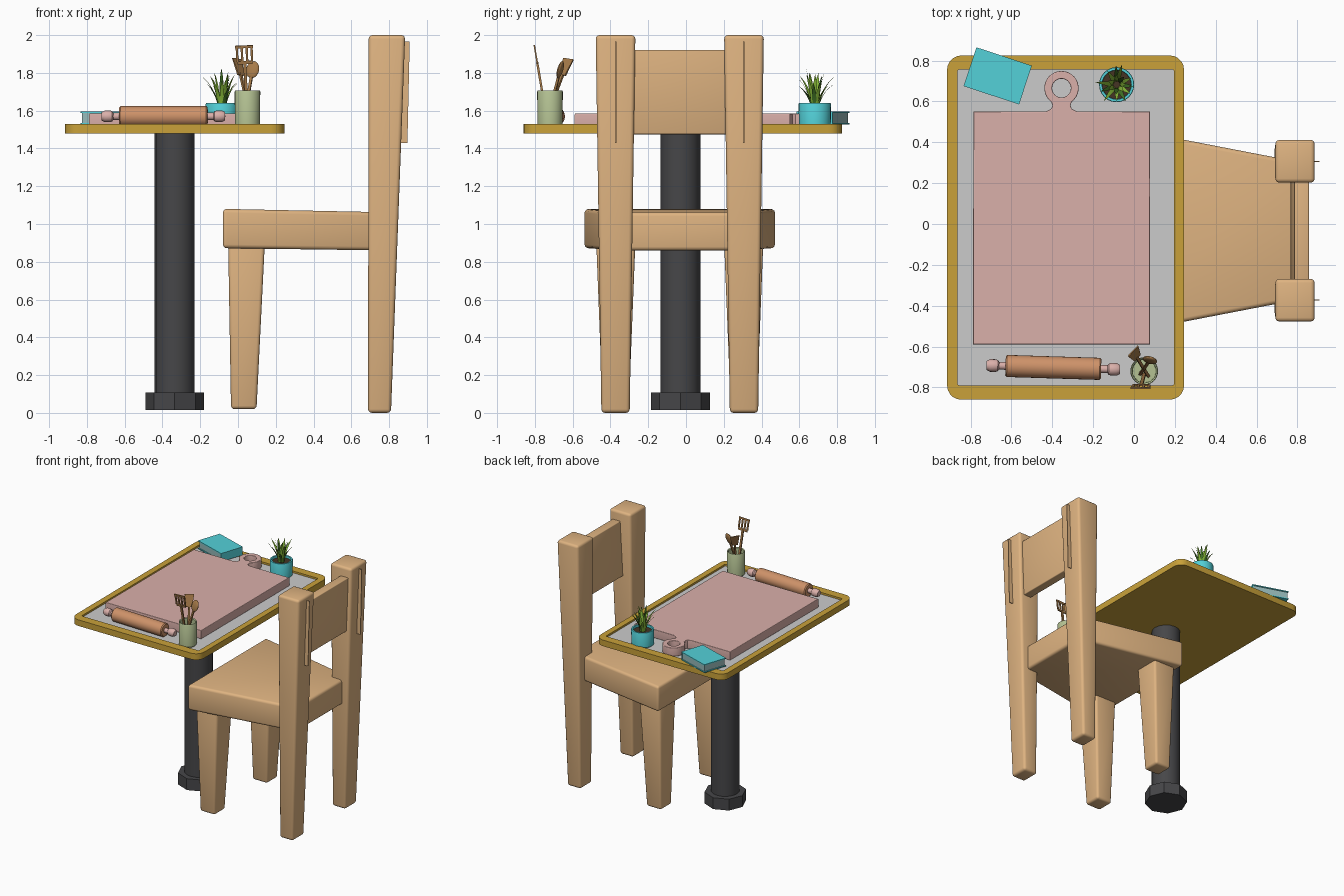
import bpy, bmesh, math, random
from mathutils import Vector, Matrix

if "Cube" in bpy.data.objects:
    bpy.data.objects.remove(bpy.data.objects["Cube"])

random.seed(4)
MATS = {}
COL = dict(wood=(222, 178, 128), gold=(200, 160, 60), iron=(72, 72, 74), pink=(217, 174, 168),
           cyan=(84, 208, 216), sage=(178, 192, 145), pin=(205, 145, 105), tool=(165, 122, 75),
           leaf=(135, 185, 60), dark_leaf=(65, 110, 40), soil=(70, 55, 40), page=(150, 185, 185))


def finish(name, src, col=None, bevel=0, matrix=None):
    me = bpy.data.meshes.new(name)
    if bevel:
        bmesh.ops.bevel(src, geom=src.edges[:], offset=bevel, segments=3, profile=0.5, affect='EDGES')
    bmesh.ops.recalc_face_normals(src, faces=src.faces[:])
    if matrix:
        src.transform(matrix)
    src.to_mesh(me)
    src.free()
    ob = bpy.data.objects.new(name, me)
    bpy.context.collection.objects.link(ob)
    return style(ob, col)


def style(ob, col):
    if col:
        if col not in MATS:
            MATS[col] = bpy.data.materials.new(col)
            MATS[col].diffuse_color = [(c / 255) ** 2.2 for c in COL[col]] + [1]
        ob.data.materials.append(MATS[col])
    bpy.ops.object.select_all(action='DESELECT')
    ob.select_set(True)
    bpy.context.view_layer.objects.active = ob
    bpy.ops.object.shade_smooth_by_angle(angle=math.radians(35))
    return ob


def loft(bm, loops, cap=True):
    rings = [[bm.verts.new(p) for p in l] for l in loops]
    n = len(rings[0])
    for a, b in zip(rings, rings[1:]):
        for i in range(n):
            bm.faces.new((a[i], a[(i + 1) % n], b[(i + 1) % n], b[i]))
    if cap:
        bm.faces.new(rings[0][::-1])
        bm.faces.new(rings[-1])
    return bm


def rect(x0, x1, y0, y1, z):
    return [(x0, y0, z), (x1, y0, z), (x1, y1, z), (x0, y1, z)]


def round_rect(x0, x1, y0, y1, r, z, n=5):
    pts = []
    for k, (cx, cy) in enumerate([(x1 - r, y1 - r), (x0 + r, y1 - r), (x0 + r, y0 + r), (x1 - r, y0 + r)]):
        for i in range(n + 1):
            a = math.pi / 2 * (k + i / n)
            pts.append((cx + r * math.cos(a), cy + r * math.sin(a), z))
    return pts


def lathe(name, profile, n, col, matrix):
    loops = [[(r * math.cos(2 * math.pi * i / n), r * math.sin(2 * math.pi * i / n), z)
              for i in range(n)] for r, z in profile]
    return finish(name, loft(bmesh.new(), loops), col, matrix=matrix)


T = Matrix.Translation

# Table: rimmed top, grey inlay, column and octagonal foot
R = (-0.915, 0.245, -0.86, 0.825)
I = (-0.865, 0.197, -0.79, 0.757)
finish('table_top', loft(bmesh.new(), [round_rect(*R, 0.07, 1.48), round_rect(*R, 0.07, 1.53),
       round_rect(*I, 0.012, 1.53), round_rect(*I, 0.012, 1.505)]), 'gold')
finish('table_inlay', loft(bmesh.new(), [rect(*I, 1.50), rect(*I, 1.515)]))
lathe('table_column', [(0.106, 0.1), (0.106, 1.485)], 16, 'iron', T((-0.335, -0.03, 0)))
lathe('table_foot', [(0.156, 0.015), (0.156, 0.108)], 8, 'iron', T((-0.335, -0.03, 0)))

# Chair
CY = -0.033
def seat_loop(z0, z1):
    return [(-0.08, CY - 0.508, z0), (0.79, CY - 0.34, z1), (0.79, CY + 0.34, z1), (-0.08, CY + 0.508, z0)]
finish('seat', loft(bmesh.new(), [seat_loop(0.872, 0.86), seat_loop(1.08, 1.062)]), 'wood', 0.02)
for s, side in ((-1, 'right'), (1, 'left')):
    def post(x0, x1, inner, outer, z):
        return rect(x0, x1, *sorted((CY + s * inner, CY + s * outer)), z)
    finish(side + '_front_leg', loft(bmesh.new(), [post(-0.037, 0.098, 0.27, 0.408, 0.02),
           post(-0.052, 0.142, 0.235, 0.442, 0.9)]), 'wood', 0.018)
    finish(side + '_back_post', loft(bmesh.new(), [post(0.688, 0.81, 0.265, 0.415, 0),
           post(0.692, 0.885, 0.235, 0.445, 2.0)]), 'wood', 0.02)
    y = CY + s * 0.339
    finish(side + '_back_spline', loft(bmesh.new(), [rect(0.85, 0.897, y - 0.003, y + 0.003, 1.43),
           rect(0.86, 0.909, y - 0.003, y + 0.003, 1.965)]), 'wood')
finish('backrest', loft(bmesh.new(), [rect(0.765, 0.835, -0.31, 0.24, 1.475),
       rect(0.785, 0.857, -0.31, 0.24, 1.922)]), 'wood', 0.006)

# Chopping board with ring handle
cx, cy, r = -0.355, 0.665, 0.083
out = [(cx - 0.075, 0.55), (-0.785, 0.55), (-0.787, -0.588), (0.078, -0.588), (0.078, 0.55), (cx + 0.075, 0.55),
       (cx + 0.05, 0.562), (cx + 0.043, 0.58)]
out += [(cx + r * math.cos(math.radians(a)), cy + r * math.sin(math.radians(a))) for a in range(-54, 235, 12)]
out += [(cx - 0.043, 0.58), (cx - 0.05, 0.562)]
hole = [(cx + 0.047 * math.cos(i * math.pi / 12), cy + 0.047 * math.sin(i * math.pi / 12)) for i in range(24)]
cu = bpy.data.curves.new('chopping_board', 'CURVE')
cu.dimensions, cu.fill_mode, cu.extrude, cu.bevel_depth, cu.offset = '2D', 'BOTH', 0.03, 0.005, -0.004
for pts in (out, hole):
    sp = cu.splines.new('POLY')
    sp.points.add(len(pts) - 1)
    sp.use_cyclic_u = True
    for p, q in zip(sp.points, pts):
        p.co = (*q, 0, 1)
board = bpy.data.objects.new('chopping_board', cu)
board.location = (0, 0, 1.55)
bpy.context.collection.objects.link(board)
bpy.ops.object.select_all(action='DESELECT')
board.select_set(True)
bpy.context.view_layer.objects.active = board
bpy.ops.object.convert(target='MESH')
style(bpy.context.view_layer.objects.active, 'pink')

# Rolling pin lying along x
M = T((-0.395, -0.702, 1.57)) @ Matrix.Rotation(math.radians(-1.8), 4, 'Z') @ Matrix.Rotation(math.pi / 2, 4, 'Y')
lathe('rolling_pin', [(0.047, -0.234), (0.054, -0.227), (0.054, 0.227), (0.047, 0.234)], 24, 'pin', M)
for s, side in ((-1, 'left'), (1, 'right')):
    prof = [(0.019, 0.23), (0.019, 0.265), (0.028, 0.272), (0.031, 0.285), (0.031, 0.31), (0.022, 0.327)]
    lathe(side + '_pin_handle', [(a, s * b) for a, b in prof], 16, 'pink', M)

# Utensil pot
lathe('utensil_pot', [(0.058, 1.513), (0.066, 1.522), (0.068, 1.70), (0.065, 1.706), (0.058, 1.70), (0.056, 1.54)],
      24, 'sage', T((0.05, -0.72, 0)))


def frame(base, tip, wide):
    b, t = Vector(base), Vector(tip)
    z = (t - b).normalized()
    x = Vector(wide)
    x = (x - z * x.dot(z)).normalized()
    m = Matrix((x, z.cross(x), z)).transposed().to_4x4()
    return T(b) @ m, (t - b).length


def bar(bm, x0, x1, z0, z1, t=0.004):
    loft(bm, [rect(x0, x1, -t, t, z0), rect(x0, x1, -t, t, z1)])


# Slotted turner
M, L = frame((0.05, -0.735, 1.545), (0.032, -0.803, 1.945), (1, 0, 0))
bm = bmesh.new()
bar(bm, -0.008, 0.008, 0, L - 0.09, 0.006)
bar(bm, -0.04, 0.04, L - 0.1, L - 0.083)
bar(bm, -0.048, 0.048, L - 0.014, L)
for x in (-0.039, -0.013, 0.013, 0.039):
    bar(bm, x - 0.006, x + 0.006, L - 0.085, L - 0.012)
finish('slotted_turner', bm, 'tool', matrix=M)

# Flat spatula
M, L = frame((0.07, -0.745, 1.545), (-0.005, -0.622, 1.875), (0.6, 0.7, 0))
bm = bmesh.new()
bar(bm, -0.007, 0.007, 0, L - 0.08, 0.006)
loft(bm, [rect(-0.022, 0.022, -0.005, 0.005, L - 0.095), rect(-0.036, 0.036, -0.003, 0.003, L)])
finish('flat_spatula', bm, 'tool', matrix=M)

# Wooden spoon
M, L = frame((0.03, -0.735, 1.545), (0.085, -0.655, 1.86), (1, -0.3, 0))
bm = bmesh.new()
bar(bm, -0.007, 0.007, 0, L - 0.07, 0.006)
bmesh.ops.create_uvsphere(bm, u_segments=16, v_segments=10, radius=1,
                          matrix=T((0, 0, L - 0.045)) @ Matrix.Diagonal((0.036, 0.013, 0.047, 1)))
finish('wooden_spoon', bm, 'tool', matrix=M)

# Plant pot, soil and leaves
P = T((-0.085, 0.682, 0))
lathe('plant_pot', [(0.078, 1.513), (0.084, 1.52), (0.086, 1.635), (0.084, 1.64), (0.072, 1.64), (0.07, 1.615)],
      24, 'cyan', P)
lathe('soil', [(0.072, 1.61), (0.072, 1.622)], 24, 'soil', P)
for i in range(18):
    inner = i >= 11
    a = i * 2 * math.pi / (7 if inner else 11) + random.uniform(-0.2, 0.2)
    reach = random.uniform(0.015, 0.04) if inner else random.uniform(0.06, 0.09)
    h = random.uniform(0.17, 0.215) if inner else random.uniform(0.10, 0.18)
    loops = []
    for k in range(6):
        t = k / 5
        w = 0.013 * (0.6 + 1.5 * t - 2.08 * t * t)
        x, z = 0.018 + reach * t ** 1.6, 1.615 + h * (t - 0.12 * t ** 3) / 0.88
        loops.append([(x - 0.003 * (1 - t), 0, z - 0.002), (x, -w, z), (x + 0.004 * (1 - t) + 0.0005, 0, z), (x, w, z)])
    finish('leaf_%d' % (i + 1), loft(bmesh.new(), loops), 'dark_leaf' if i % 3 == 0 else 'leaf',
           matrix=P @ Matrix.Rotation(a, 4, 'Z'))

# Book: two covers, spine and pages
B = T((-0.667, 0.725, 0)) @ Matrix.Rotation(math.radians(-18.3), 4, 'Z')
bm = bmesh.new()
for z0, z1 in ((1.528, 1.536), (1.588, 1.596)):
    loft(bm, [rect(-0.143, 0.143, -0.1, 0.1, z0), rect(-0.143, 0.143, -0.1, 0.1, z1)])
loft(bm, [rect(0.135, 0.143, -0.1, 0.1, 1.536), rect(0.135, 0.143, -0.1, 0.1, 1.588)])
finish('book_cover', bm, 'cyan', matrix=B)
finish('book_pages', loft(bmesh.new(), [rect(-0.136, 0.136, -0.094, 0.094, 1.534),
       rect(-0.136, 0.136, -0.094, 0.094, 1.59)]), 'page', matrix=B)

for m in bpy.data.materials:
    if m.users and not m.is_grease_pencil:
        m.use_nodes = True
        m.node_tree.nodes["Principled BSDF"].inputs["Base Color"].default_value = m.diffuse_color
